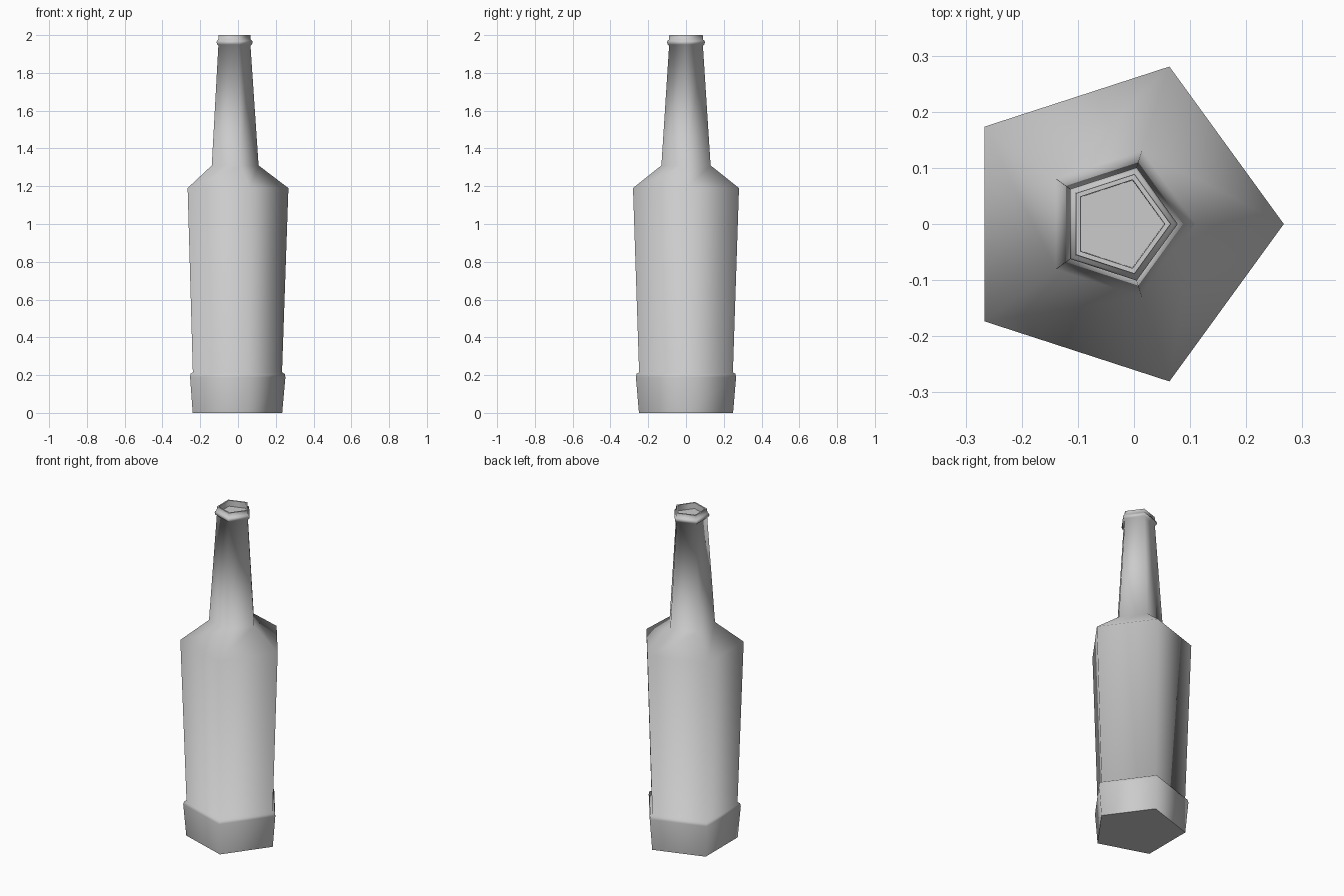
import bpy
import bmesh
from math import cos, sin, radians, tau

cube = bpy.data.objects.get("Cube")
if cube:
    bpy.data.objects.remove(cube, do_unlink=True)

SIDES = 5
CENTRE_X = -0.028

grey = bpy.data.materials.new("plain_grey")
grey.use_nodes = True
colour = (0.6, 0.6, 0.6, 1)
grey.diffuse_color = colour
grey.node_tree.nodes["Principled BSDF"].inputs["Base Color"].default_value = colour


def lathe(name, profile):
    """Stack five-sided rings of (radius, height) and cap both ends."""
    bm = bmesh.new()
    rings = [[bm.verts.new((CENTRE_X + r * cos(tau * i / SIDES), r * sin(tau * i / SIDES), z))
              for i in range(SIDES)] for r, z in profile]
    for low, high in zip(rings, rings[1:]):
        for i in range(SIDES):
            j = (i + 1) % SIDES
            bm.faces.new((low[i], low[j], high[j], high[i]))
    bm.faces.new(rings[0][::-1])
    bm.faces.new(rings[-1])
    mesh = bpy.data.meshes.new(name)
    bm.to_mesh(mesh)
    bm.free()
    mesh.materials.append(grey)
    obj = bpy.data.objects.new(name, mesh)
    bpy.context.collection.objects.link(obj)
    bpy.ops.object.select_all(action="DESELECT")
    obj.select_set(True)
    bpy.context.view_layer.objects.active = obj
    bpy.ops.object.shade_smooth_by_angle(angle=radians(80))
    return obj


# Flared foot, tapered body, shoulder, neck, ring, lip and shallow mouth
lathe("bottle", [
    (0.262, 0), (0.279, 0.19), (0.275, 0.207), (0.261, 0.215),
    (0.295, 1.19), (0.137, 1.31),
    (0.094, 1.945), (0.102, 1.95), (0.106, 1.962), (0.102, 1.972), (0.095, 1.976),
    (0.093, 2.0), (0.083, 2.0), (0.082, 1.965),
])
